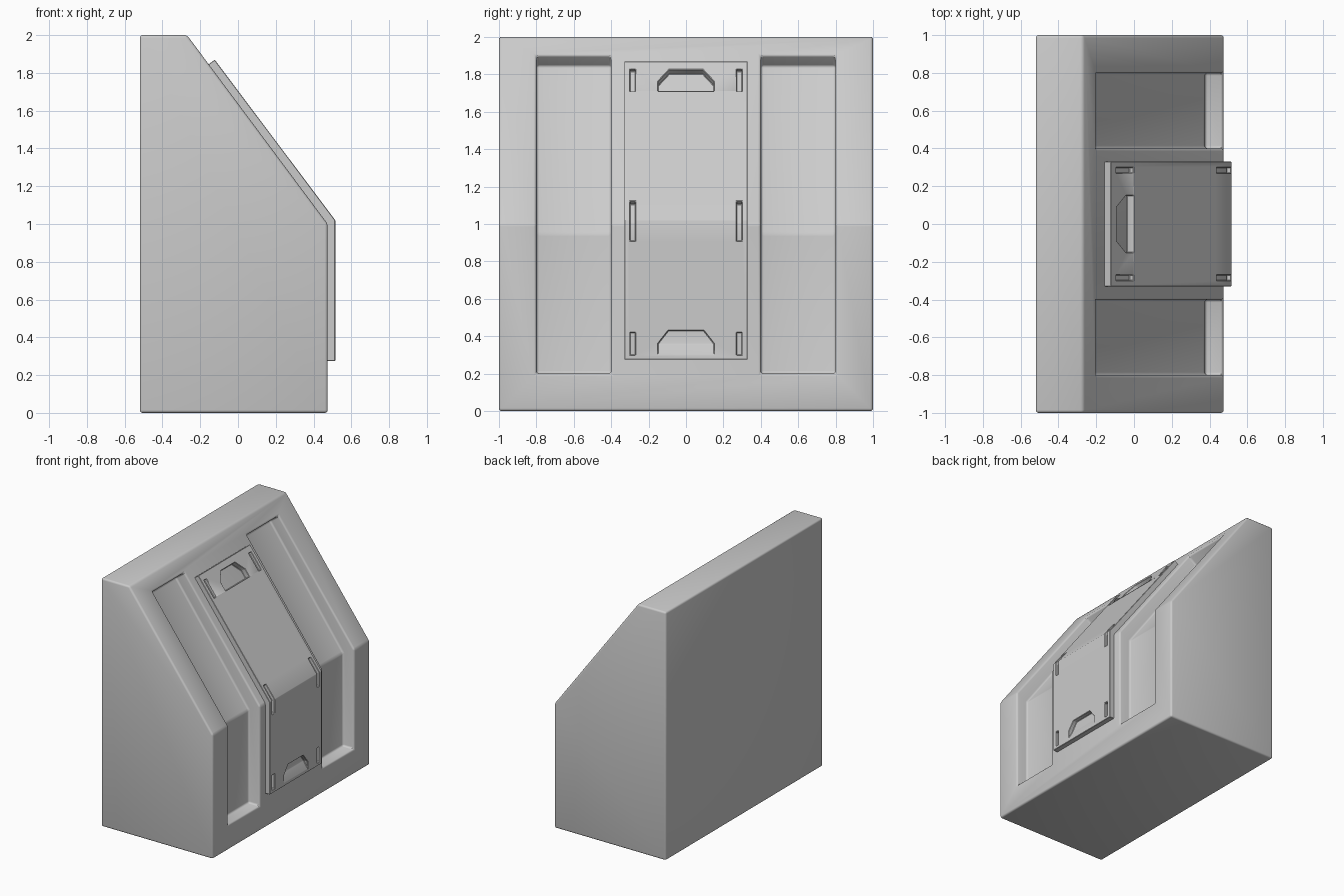
import bpy, bmesh, math
from mathutils import Vector

if "Cube" in bpy.data.objects:
    bpy.data.objects.remove(bpy.data.objects["Cube"])

grey = bpy.data.materials.new("light_grey")
grey.use_nodes = True
colour = (0.6, 0.6, 0.6, 1)
grey.diffuse_color = colour
grey.node_tree.nodes["Principled BSDF"].inputs["Base Color"].default_value = colour

# The working face runs up a vertical panel, folds, and leans back up a slope
FOLD = Vector((0.475, 1.0))
CREST = Vector((-0.27, 2.0))
UP = (CREST - FOLD).normalized()
OUT = Vector((UP.y, -UP.x))
MITRE = (1 - OUT.y) / OUT.x
THICK = 0.04


def on_face(s, off):
    """Point (x, z) at distance s past the fold, lifted off the face."""
    if s <= 0:
        return FOLD + Vector((off, s))
    return FOLD + UP * s + OUT * off


def follow(s0, s1, off):
    fold = [FOLD + Vector((off, off * MITRE))] if s0 < 0 < s1 else []
    return [on_face(s0, off)] + fold + [on_face(s1, off)]


def solid(name, lower, upper):
    """Closed solid between two matching loops of 3D points."""
    bm = bmesh.new()
    a = [bm.verts.new(p) for p in lower]
    b = [bm.verts.new(p) for p in upper]
    bm.faces.new(a)
    bm.faces.new(b)
    for i in range(len(a)):
        j = (i + 1) % len(a)
        bm.faces.new((a[i], a[j], b[j], b[i]))
    bmesh.ops.recalc_face_normals(bm, faces=bm.faces)
    mesh = bpy.data.meshes.new(name)
    bm.to_mesh(mesh)
    bm.free()
    mesh.materials.append(grey)
    obj = bpy.data.objects.new(name, mesh)
    bpy.context.collection.objects.link(obj)
    return obj


def prism(name, profile, y0, y1):
    return solid(name, [(x, y0, z) for x, z in profile], [(x, y1, z) for x, z in profile])


def strip(name, s0, s1, low, high, y0, y1):
    return prism(name, follow(s0, s1, low) + follow(s0, s1, high)[::-1], y0, y1)


def pocket(name, outline, floor):
    """Cutter with a (y, s) outline and a floor height that depends on s."""
    def loop(height):
        pts = [(y, on_face(s, height(s))) for y, s in outline]
        return [(p.x, y, p.y) for y, p in pts]
    return solid(name, loop(floor), loop(lambda s: THICK * 2))


def apply(obj, mod):
    bpy.context.view_layer.objects.active = obj
    bpy.ops.object.modifier_apply(modifier=mod.name)


def cut(obj, cutter):
    cutter.hide_render = True
    mod = obj.modifiers.new("cut", 'BOOLEAN')
    mod.operation = 'DIFFERENCE'
    mod.solver = 'EXACT'
    mod.object = cutter
    apply(obj, mod)
    bpy.data.objects.remove(cutter)


def soften(obj, width, segments):
    mod = obj.modifiers.new("soft_edges", 'BEVEL')
    mod.width = width
    mod.segments = segments
    mod.limit_method = 'ANGLE'
    mod.angle_limit = math.radians(30)
    apply(obj, mod)
    bpy.ops.object.select_all(action='DESELECT')
    obj.select_set(True)
    bpy.ops.object.shade_smooth_by_angle(angle=math.radians(30))


# Wedge-shaped body with two long grooves down the working face
body = prism("body", [(-0.52, 0), (0.475, 0), FOLD, CREST, (-0.52, 2)], -1, 1)
for side in (-1, 1):
    cut(body, strip("groove_cutter", -0.8, 1.125, -0.1, 0.1, side * 0.4, side * 0.8))
soften(body, 0.015, 3)

# Folded cover plate between the grooves
cover = strip("cover_plate", -0.725, 1.055, -0.01, THICK, -0.33, 0.33)

# Fastener slots along both edges of the plate
for side in (-1, 1):
    for s0, s1 in ((-0.7, -0.58), (-0.09, 0.12), (0.855, 1.005)):
        cut(cover, strip("slot_cutter", s0, s1, 0.015, 0.1, side * 0.27, side * 0.3))

# Upper finger recess
cut(cover, pocket("upper_recess_cutter",
                  [(-0.15, 0.855), (0.15, 0.855), (0.15, 0.92), (0.09, 1.0), (-0.09, 1.0), (-0.15, 0.92)],
                  lambda s: 0.0))

# Lower finger recess with a ramp running out to the surface
cut(cover, pocket("lower_recess_cutter",
                  [(-0.15, -0.64), (0.15, -0.64), (0.095, -0.57), (-0.095, -0.57)],
                  lambda s: 0.005))
cut(cover, pocket("ramp_cutter",
                  [(-0.15, -0.7), (0.15, -0.7), (0.15, -0.64), (-0.15, -0.64)],
                  lambda s: THICK - 0.035 * (s + 0.7) / 0.06))
soften(cover, 0.003, 1)
